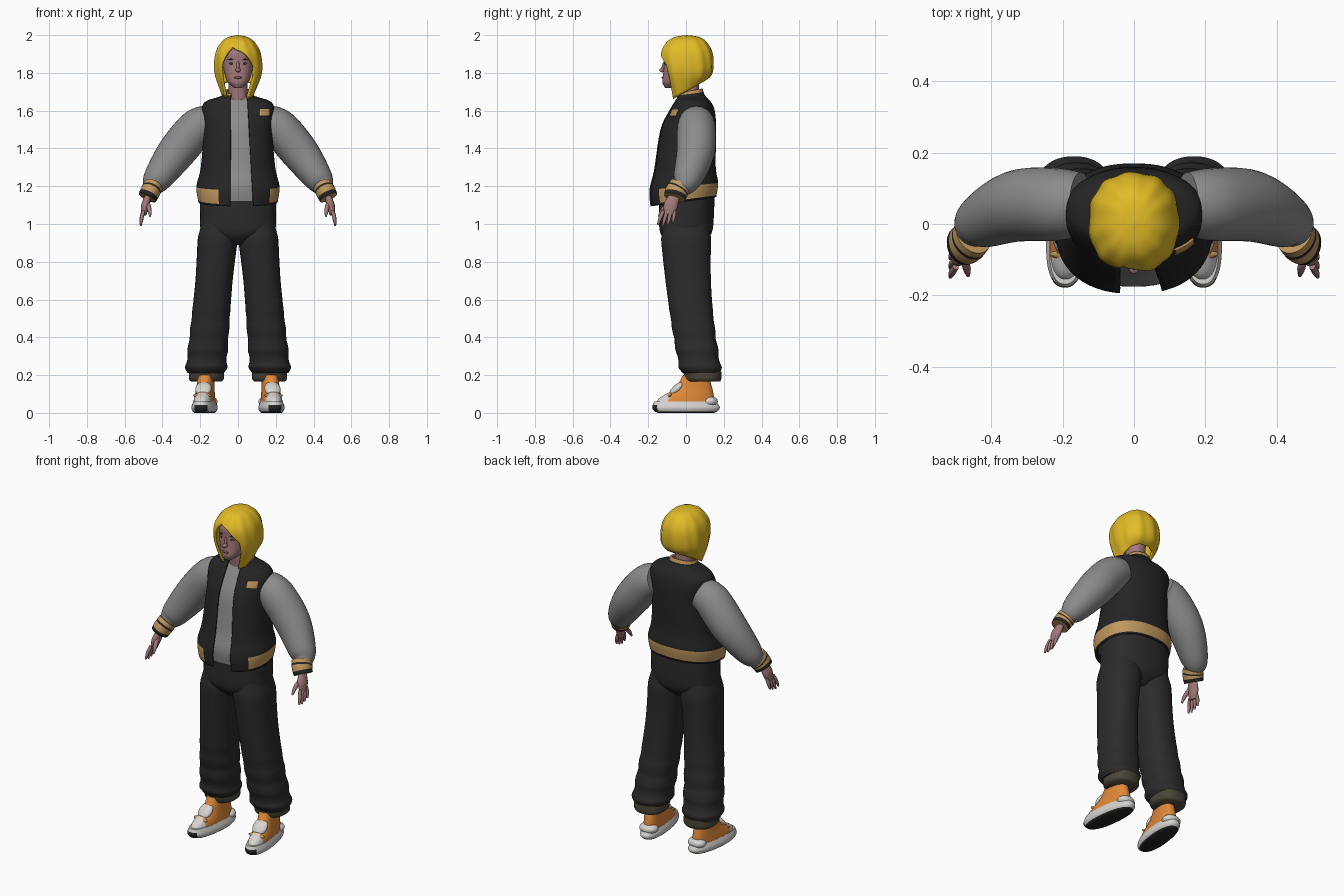
import bpy, bmesh, math
from mathutils import Matrix, Vector

default_cube = bpy.data.objects.get("Cube")
if default_cube:
    bpy.data.objects.remove(default_cube, do_unlink=True)


def material(name, red, green, blue):
    colour = (red, green, blue, 1)
    mat = bpy.data.materials.new(name)
    mat.use_nodes = True
    mat.diffuse_color = colour
    shader = next(node for node in mat.node_tree.nodes if node.type == 'BSDF_PRINCIPLED')
    shader.inputs["Base Color"].default_value = colour
    shader.inputs["Roughness"].default_value = .8
    return mat


BLACK = material("jacket black", .018, .018, .018)
GREY = material("sleeve grey", .26, .26, .26)
CLOTH = material("trouser charcoal", .024, .024, .024)
OLIVE = material("cuff olive", .07, .06, .04)
TAN = material("rib tan", .52, .31, .11)
SKIN = material("skin", .36, .19, .19)
LIPS = material("lips", .25, .1, .1)
HAIR = material("hair yellow", .76, .5, .02)
ORANGE = material("shoe orange", .75, .25, .04)
WHITE = material("shoe white", .68, .66, .63)


def finish(name, bm, mats, mirror=False, thickness=0):
    """Turn a bmesh into a smooth object that keeps its hard edges."""
    for face in bm.faces:
        face.smooth = True
    for edge in bm.edges:
        edge.smooth = edge.calc_face_angle(0) < 1
    mesh = bpy.data.meshes.new(name)
    bm.to_mesh(mesh)
    bm.free()
    for mat in mats:
        mesh.materials.append(mat)
    obj = bpy.data.objects.new(name, mesh)
    bpy.context.collection.objects.link(obj)
    if mirror:
        obj.modifiers.new("mirror", 'MIRROR').use_mirror_merge = False
    if thickness:
        shell = obj.modifiers.new("thickness", 'SOLIDIFY')
        shell.thickness, shell.offset = thickness, -1


def spline(keys, steps=5):
    """Smooth curve through all keys, any number of values per key."""
    out = []
    padded = [keys[0], *keys, keys[-1]]
    for before, start, end, after in zip(padded, padded[1:], padded[2:], padded[3:]):
        for step in range(steps):
            t = step / steps
            out.append([b + (c - a) / 2 * t * (1 - t) ** 2 - (d - b) / 2 * t * t * (1 - t)
                        + (c - b) * t * t * (3 - 2 * t)
                        for a, b, c, d in zip(before, start, end, after)])
    return out + [list(keys[-1])]


def bridge(name, rows, mats, rule=None, closed=True, place=None, **options):
    """Skin rows of points; rule(centre, row) picks the material."""
    bm = bmesh.new()
    verts = [[bm.verts.new(point) for point in row] for row in rows]
    for i, (low, high) in enumerate(zip(verts, verts[1:])):
        for j in range(0 if closed else 1, len(low)):
            face = bm.faces.new((low[j - 1], low[j], high[j], high[j - 1]))
            if rule:
                face.material_index = int(rule(face.calc_center_median(), i))
    if closed:
        for cap in (verts[0], verts[-1]):
            face = bm.faces.new(cap)
            if rule:
                face.material_index = int(rule(face.calc_center_median(), 0))
        bmesh.ops.recalc_face_normals(bm, faces=bm.faces)
    else:
        bmesh.ops.remove_doubles(bm, verts=bm.verts, dist=.0005)
    if place:
        bm.transform(place)
    finish(name, bm, mats, **options)


def power(value, exponent):
    return math.copysign(abs(value) ** exponent, value)


def loft(name, keys, mats, rule=None, gap=None, centre=0, slope=None, ripple=0, sides=48, **options):
    """Keys are (height, half width, front, back); gap(z) gives the x range left open."""
    rows, square = [], 2.3
    for z, width, front, back in spline(keys):
        start, end = 0, 2 * math.pi
        if gap:
            low, high = [math.asin(power(max(-1, min(1, x / width)), square / 2)) for x in gap(z)]
            start, end = high, low + (end if low <= high else 0)
        middle = centre(z) if callable(centre) else centre
        row = []
        for j in range(sides):
            t = start + (end - start) * j / (sides - 1 if gap else sides)
            wave = 1 + ripple * math.cos(11 * t + 8 * z)
            x = width * wave * power(math.sin(t), 2 / square)
            y = (front + back) / 2 - (back - front) / 2 * wave * power(math.cos(t), 2 / square)
            row.append((middle + x, y, z + (slope(z) * y if slope else 0)))
        rows.append(row)
    bridge(name, rows, mats, rule, closed=not gap, **options)


def tube(name, keys, mats, rule=None, depth=1, sides=20):
    """Mirrored limb along keys of (x, y, z, radius)."""
    path = spline(keys)
    points = [Vector(key[:3]) for key in path]
    rows = []
    for i, point in enumerate(points):
        along = (points[min(i + 1, len(points) - 1)] - points[max(i - 1, 0)]).normalized()
        forward = Vector((0, 1, 0))
        forward = (forward - along * forward.dot(along)).normalized()
        across = forward.cross(along)
        turns = [2 * math.pi * j / sides for j in range(sides)]
        rows.append([point + (across * math.cos(a) + forward * depth * math.sin(a)) * path[i][3] for a in turns])
    bridge(name, rows, mats, rule, mirror=True)


def blob(name, position, size, mat, turn=0, place=Matrix(), **options):
    bm = bmesh.new()
    shape = Matrix.Translation(position) @ Matrix.Rotation(turn, 4, 'X') @ Matrix.Diagonal((*size, 1))
    bmesh.ops.create_uvsphere(bm, u_segments=20, v_segments=12, radius=1, matrix=place @ shape)
    finish(name, bm, [mat], **options)


# Trousers: seat, baggy legs that drift back and fold near the hem, turned cuffs
def leg_ring(z):
    middle = .13 * (1 - z) ** 2
    fold = .012 * math.sin(60 * z) * max(0, .6 - z)
    taper = min(1, 1 - 2 * (z - .92), .88 + 4 * (z - .21))
    depth = (.11 + .03 * z ** 3 + fold) * taper
    width = (.1 + .03 * max(-.2, .5 - z) + .018 * z ** 4 + fold) * taper
    return z, width, middle - depth, middle + depth


loft("trouser_seat", [(.89, .05, -.08, .08), (.95, .185, -.135, .135), (1.05, .2, -.142, .148), (1.15, .2, -.14, .15)],
     [CLOTH])
loft("trouser_leg", [leg_ring(.21 + .03 * i) for i in range(28)], [CLOTH],
     centre=lambda z: .19 - .09 * z, mirror=True)
loft("trouser_cuff", [(.165, .08, .01, .18), (.18, .092, -.005, .187), (.22, .092, -.015, .187)], [OLIVE],
     centre=.167, mirror=True)

# Open jacket with hem band, collar and badge, over a plain shirt
jacket = [(1.12, .21, -.19, .16), (1.2, .22, -.195, .17), (1.3, .197, -.17, .157), (1.5, .183, -.137, .16),
          (1.6, .194, -.09, .152), (1.65, .17, -.06, .13), (1.675, .09, -.05, .1), (1.7, .072, -.05, .088)]


def jacket_slope(z):
    return max(0, 1.4 - z) / 2 + max(0, z - 1.66) * 5


def is_ribbing(c, row):
    wraps = c.x > .165 or c.x < -.1 or c.y > -.05
    return row in (1, 2, 3, 4) and wraps or row > 31


loft("jacket", jacket, [BLACK, TAN], is_ribbing, slope=jacket_slope, sides=80, thickness=.012,
     gap=lambda z: (-.04, .15 - .06 * z))
loft("shirt", [(z, width - .02, front + .02, back - .02) for z, width, front, back in jacket], [GREY])
loft("chest_badge", [(1.573, .2, -.107, .16), (1.61, .2, -.09, .16)], [TAN], gap=lambda z: (.168, .115),
     sides=8, thickness=.008)

# Sleeves and striped wrist bands
tube("sleeve", [(.15, .055, 1.54, .09), (.22, .055, 1.505, .102), (.33, .05, 1.375, .1), (.43, .005, 1.235, .075),
                (.46, -.03, 1.19, .045)], [GREY], sides=32)
tube("wrist_band", [(.45, -.03, 1.2, .053), (.465, -.05, 1.17, .053), (.48, -.06, 1.14, .05)], [TAN, BLACK],
     lambda c, row: row % 4 == 3 or row > 7, depth=1.15, sides=32)

# Hands
tube("palm", [(.475, -.06, 1.15, .016), (.49, -.08, 1.1, .022), (.5, -.09, 1.05, .015)], [SKIN], depth=1.7)
for i, finger in enumerate(("index", "middle", "ring", "little")):
    spread = (i - 1.5) * .02
    reach = .08 - .006 * abs(i - 1) ** 1.5
    tube(finger + "_finger", [(.5, spread - .09, 1.07, .009),
                              (.51, spread * 1.2 - .1, 1.07 - reach / 2, .01),
                              (.515, spread * 1.3 - .11, 1.07 - reach, .005)], [SKIN], sides=10)
tube("thumb", [(.48, -.08, 1.12, .01), (.47, -.12, 1.08, .012), (.465, -.145, 1.04, .005)], [SKIN], sides=10)

# Neck, head and face
loft("neck", [(1.6, .07, -.03, .09), (1.68, .052, -.04, .07), (1.78, .05, -.05, .07)], [SKIN])
loft("head", [(1.72, .02, -.11, -.06), (1.75, .055, -.125, .02), (1.8, .073, -.12, .06), (1.86, .082, -.115, .09),
              (1.92, .078, -.11, .09), (1.97, .03, -.05, .05)], [SKIN])
blob("nose_tip", (0, -.125, 1.815), (.014, .016, .012), SKIN)
blob("nose_bridge", (0, -.114, 1.835), (.009, .014, .03), SKIN, turn=-.2)
blob("mouth", (0, -.12, 1.775), (.022, .009, .007), LIPS)
blob("eye", (.033, -.103, 1.85), (.014, .009, .006), GREY, mirror=True)
blob("iris", (.033, -.109, 1.85), (.006, .004, .006), BLACK, mirror=True)
blob("eyelid", (.033, -.106, 1.856), (.016, .006, .003), LIPS, mirror=True)
blob("eyebrow", (.036, -.108, 1.872), (.019, .007, .003), OLIVE, mirror=True)


# Bob haircut, parted off centre and open around the face
def face_opening(z):
    half = .086 * math.sqrt(max(0, min(1, (1.93 - z) / .09, .5 + 6 * (z - 1.7))))
    middle = .35 * min(half, .086) - .03
    return middle - half, middle + half


loft("hair", [(1.7, .09, -.08, .1), (1.8, .125, -.125, .14), (1.9, .12, -.135, .14), (1.96, .09, -.105, .11),
              (1.99, .05, -.06, .07), (2, .0002, .005, .0052)], [HAIR], gap=face_opening, sides=90, ripple=.018,
     slope=lambda z: 40 * max(0, 1.82 - z) ** 2, thickness=.014)

# Chunky trainers, toes turned slightly out
foot = Matrix.Translation((.177, 0, 0)) @ Matrix.Rotation(.12, 4, 'Z')


def is_tread(c, row):
    return c.z < .007 or (c.y < -.155 and abs(c.x) < .034 and c.z < .045)


loft("shoe_sole", [(0, .05, -.15, .15), (.01, .06, -.17, .17), (.03, .065, -.18, .18), (.06, .055, -.17, .16)],
     [WHITE, BLACK], is_tread, place=foot, mirror=True)
loft("shoe_upper", [(.05, .055, -.16, .15), (.08, .052, -.14, .15), (.13, .046, -.06, .14), (.2, .044, -.015, .12)],
     [ORANGE, WHITE], lambda c, row: c.y < -.095, place=foot, mirror=True)
blob("shoe_tongue", (0, -.05, .128), (.043, .052, .02), WHITE, turn=.75, place=foot, mirror=True)
blob("shoe_strap", (0, -.09, .093), (.05, .014, .01), TAN, turn=.6, place=foot, mirror=True)
blob("heel_guard", (0, .125, .06), (.055, .045, .03), WHITE, place=foot, mirror=True)
